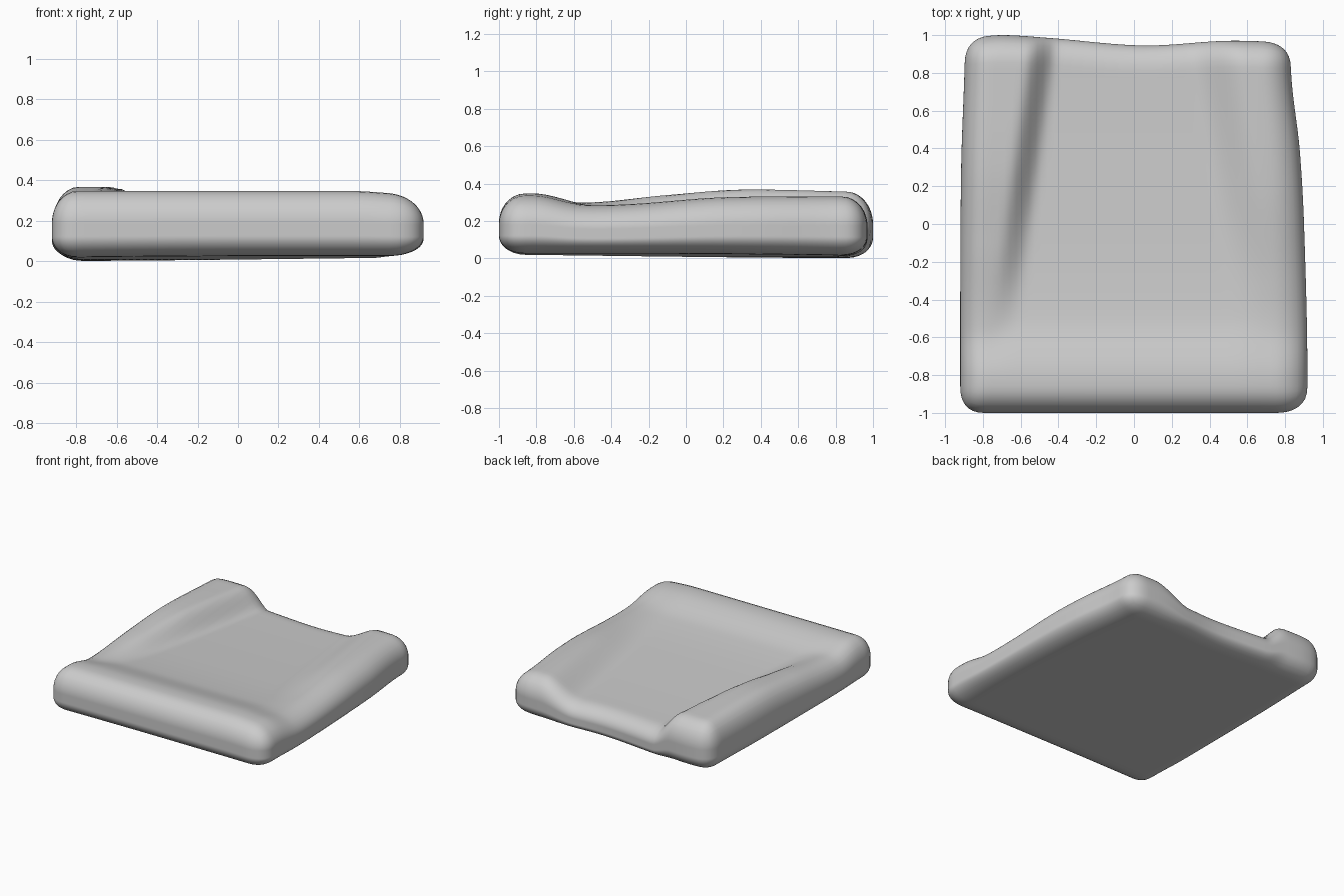
import bpy, bmesh, math
from mathutils import Vector

if "Cube" in bpy.data.objects:
    bpy.data.objects.remove(bpy.data.objects["Cube"], do_unlink=True)


def smooth(t):
    t = min(max(t, 0.0), 1.0)
    return t * t * (3 - 2 * t)


def curve(points, s):
    """Smooth curve through (position, value) pairs, flat at both ends."""
    s = min(max(s, points[0][0]), points[-1][0])
    slopes = [(c[1] - a[1]) / (c[0] - a[0]) for a, c in zip(points, points[2:])]
    slopes = [0, *slopes, 0]
    i = max(k for k in range(len(points) - 1) if points[k][0] <= s)
    (a, u), (b, v) = points[i:i + 2]
    t = (s - a) / (b - a)
    bend = slopes[i] * t * (1 - t) ** 2 - slopes[i + 1] * t * t * (1 - t)
    return u + (v - u) * smooth(t) + bend * (b - a)


# Height profiles along the depth, and the plan outline
SEAT = [(-0.82, 0.347), (-0.5, 0.28), (0.1, 0.24), (1, 0.215)]
RIGHT_ROLL = [(-0.82, 0.347), (-0.57, 0.298), (-0.1, 0.338), (0.3, 0.367), (1, 0.355)]
LEFT_ROLL = [(-0.82, 0.332), (-0.57, 0.288), (-0.3, 0.29), (0.2, 0.326), (1, 0.33)]
BACK = [(-0.9, 0.985), (-0.7, 1), (-0.45, 0.985), (0.05, 0.945), (0.5, 0.97), (0.9, 0.96)]
LEFT_EDGE = [(-0.8, 0.918), (0, 0.9), (0.4, 0.878), (0.9, 0.83)]
RIGHT_EDGE = [(-0.6, 0.92), (0.3, 0.915), (1, 0.895)]


def top_height(x, y):
    seat = curve(SEAT, y)
    # steep roll on one side, gentle roll on the other
    steep = smooth((0.14 * y - 0.53 - x) / 0.17)
    gentle = smooth((x + 0.15 * y - 0.42) / 0.3)
    z = seat + (curve(RIGHT_ROLL, y) - seat) * steep
    return z + (curve(LEFT_ROLL, y) - seat) * gentle


def bottom_height(x, y):
    return 0.025 - 0.024 * smooth((y - x + 1.0) / 2.8)


def round_axis(c, radius):
    """Split a coordinate into its inner part and its excess, -1 to 1."""
    inner = math.copysign(min(abs(c), 1 - radius), c)
    return inner, (c - inner) / radius


def shape(co):
    # round the block's edges, softer on one side and tighter underneath
    radii = (0.19 if co.x > 0 else 0.14, 0.14, 0.98 if co.z > 0 else 0.62)
    parts = [round_axis(c, r) for c, r in zip(co, radii)]
    ex, ey, ez = (abs(p[1]) for p in parts)
    plan = (ex ** 2.4 + ey ** 2.4) ** (1 / 2.4)
    length = math.hypot(plan, ez)
    u, v, w = (p[0] + p[1] / length * r for p, r in zip(parts, radii))
    # fit the plan outline, then the top and the underside
    x = u * curve(LEFT_EDGE if u > 0 else RIGHT_EDGE, v)
    y = v * curve(BACK, x) if v > 0 else v
    low = bottom_height(x, y)
    return Vector((x, y, low + (top_height(x, y) - low) * (w + 1) / 2))


# Seat cushion
bm = bmesh.new()
bmesh.ops.create_cube(bm, size=2)
bmesh.ops.subdivide_edges(bm, edges=bm.edges[:], cuts=55, use_grid_fill=True)
for vert in bm.verts:
    vert.co = shape(vert.co)
bmesh.ops.recalc_face_normals(bm, faces=bm.faces[:])
mesh = bpy.data.meshes.new("seat_cushion")
bm.to_mesh(mesh)
bm.free()
cushion = bpy.data.objects.new("seat_cushion", mesh)
bpy.context.collection.objects.link(cushion)

# Grey fabric
fabric = bpy.data.materials.new("grey_fabric")
fabric.use_nodes = True
grey = (0.6, 0.6, 0.6, 1)
fabric.diffuse_color = grey
fabric.node_tree.nodes["Principled BSDF"].inputs["Base Color"].default_value = grey
mesh.materials.append(fabric)

bpy.context.view_layer.objects.active = cushion
cushion.select_set(True)
bpy.ops.object.shade_smooth_by_angle(angle=math.radians(40))
